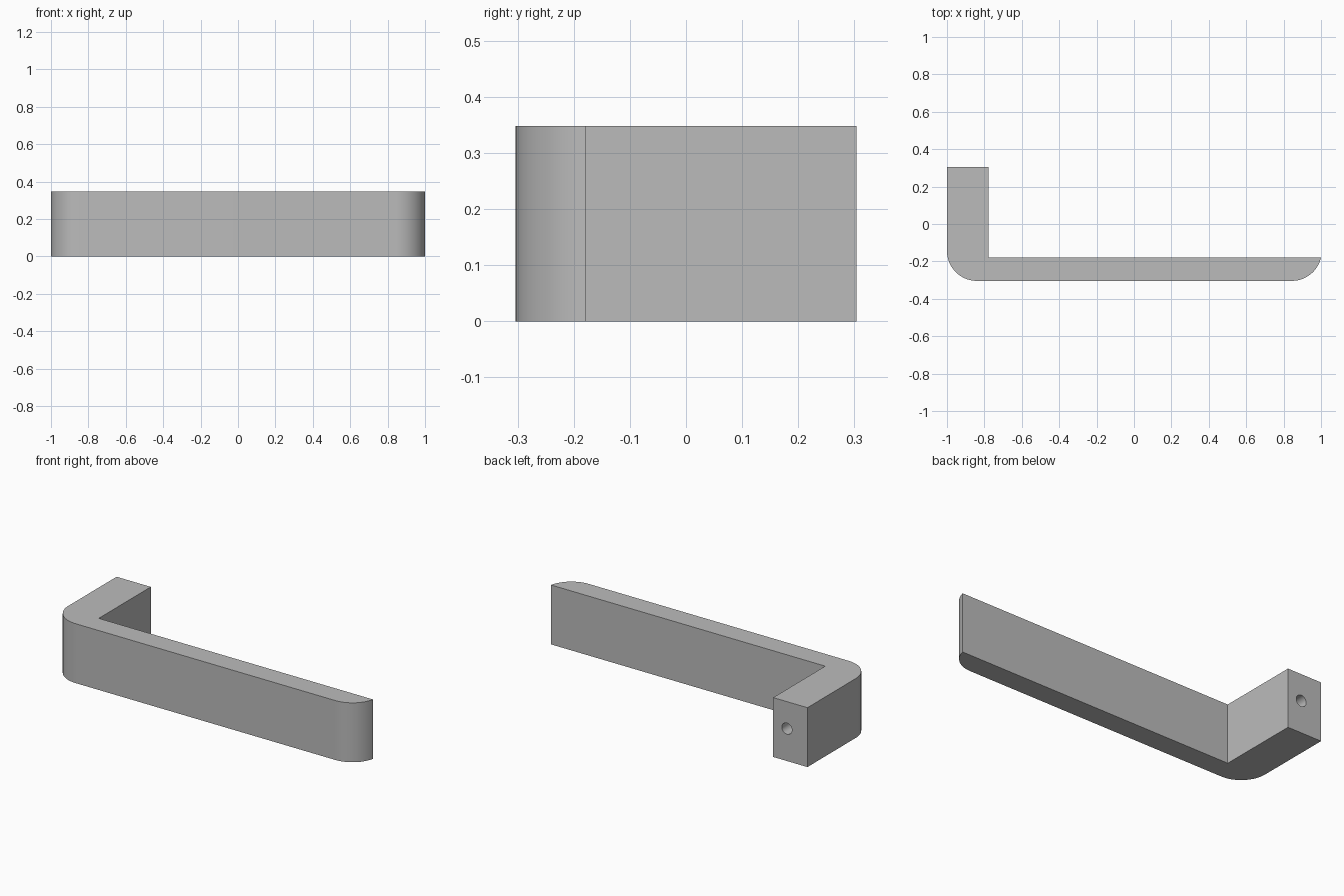
import bpy, bmesh, math
from mathutils import Matrix, Vector

cube = bpy.data.objects.get("Cube")
if cube:
    bpy.data.objects.remove(cube, do_unlink=True)

HEIGHT = 0.348
BACK, INNER, FRONT = 0.304, -0.178, -0.304   # y levels
ARM = -0.778                                 # inner side of the arm
R = 0.16                                     # corner radius

grey = bpy.data.materials.new("grey metal")
grey.use_nodes = True
colour = (0.5, 0.5, 0.5, 1)
grey.diffuse_color = colour
grey.node_tree.nodes["Principled BSDF"].inputs["Base Color"].default_value = colour


def add_object(name, bm):
    bmesh.ops.recalc_face_normals(bm, faces=bm.faces)
    mesh = bpy.data.meshes.new(name)
    bm.to_mesh(mesh)
    bm.free()
    mesh.materials.append(grey)
    obj = bpy.data.objects.new(name, mesh)
    bpy.context.collection.objects.link(obj)
    return obj


def arc(cx, cy, start, end, steps=20):
    angles = [start + (end - start) * i / steps for i in range(steps + 1)]
    return [(cx + R * math.cos(a), cy + R * math.sin(a)) for a in angles]


# L-shaped lever: plan profile extruded upwards
cy = FRONT + R
tip = math.asin((INNER - cy) / R)
tip_x = 1 - R * math.cos(tip)
profile = [(ARM, INNER), (ARM, BACK), (-1, BACK)]
profile += arc(-1 + R, cy, math.pi, 1.5 * math.pi)
profile += arc(tip_x, cy, -math.pi / 2, tip)
bm = bmesh.new()
base = bm.faces.new([bm.verts.new((x, y, 0)) for x, y in profile])
top = bmesh.ops.extrude_face_region(bm, geom=[base])["geom"]
bmesh.ops.translate(bm, vec=Vector((0, 0, HEIGHT)),
                    verts=[v for v in top if isinstance(v, bmesh.types.BMVert)])
lever = add_object("lever_handle", bm)

# Blind screw hole in the end of the arm
DEPTH = 0.25
bm = bmesh.new()
bmesh.ops.create_cone(bm, cap_ends=True, segments=32, radius1=0.033, radius2=0.033,
                      depth=2 * DEPTH,
                      matrix=Matrix.Translation((-0.867, BACK, 0.19))
                      @ Matrix.Rotation(math.pi / 2, 4, "X"))
cutter = add_object("screw_hole_cutter", bm)

# Apply the cut and drop the cutter
cut = lever.modifiers.new("screw hole", "BOOLEAN")
cut.operation = "DIFFERENCE"
cut.solver = "EXACT"
cut.object = cutter
bpy.context.view_layer.objects.active = lever
lever.select_set(True)
bpy.ops.object.modifier_apply(modifier=cut.name)
bpy.data.objects.remove(cutter, do_unlink=True)

bpy.ops.object.shade_smooth_by_angle(angle=math.radians(30))
